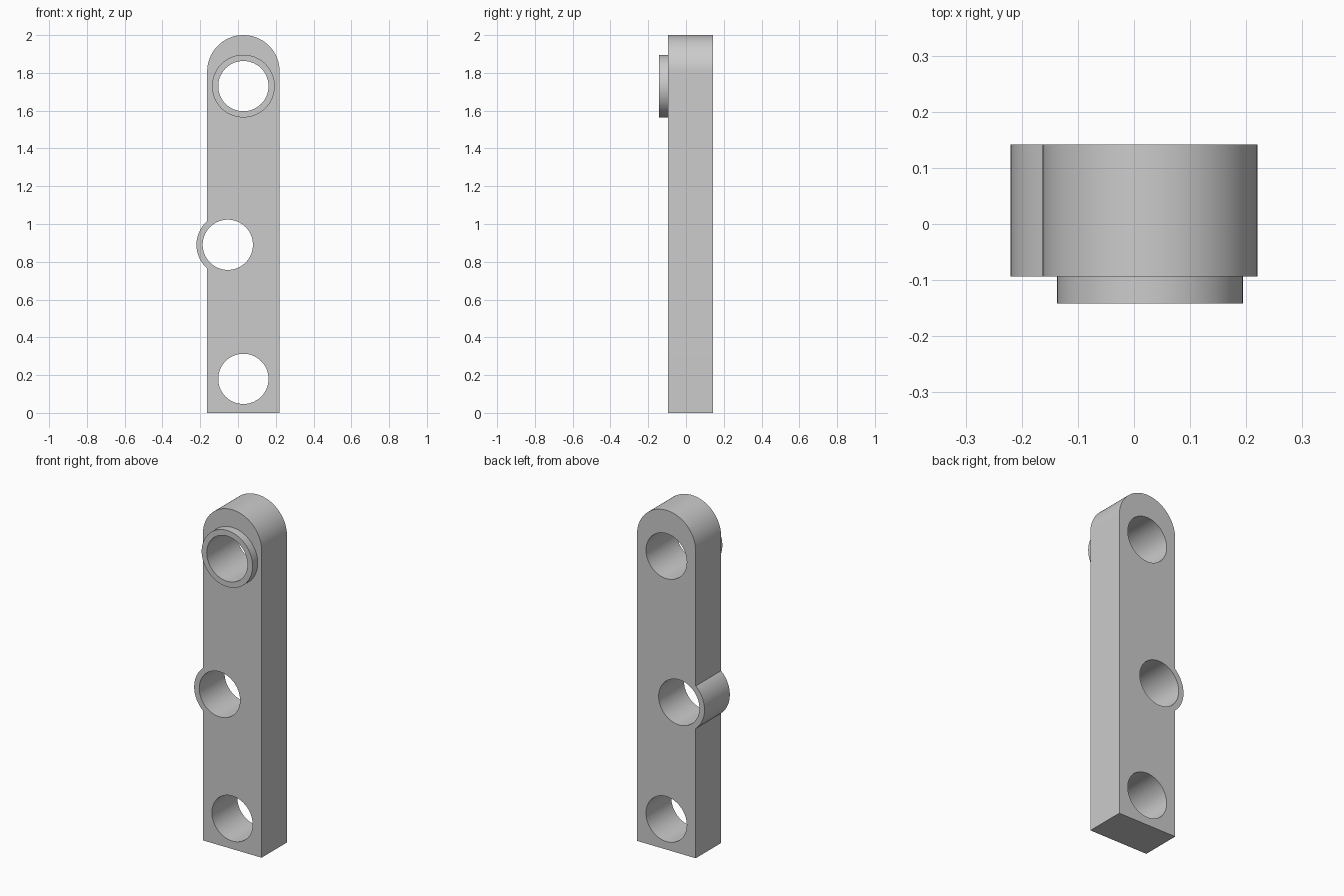
import bpy, bmesh, math
from mathutils import Matrix

if "Cube" in bpy.data.objects:
    bpy.data.objects.remove(bpy.data.objects["Cube"])

grey = bpy.data.materials.new("light grey")
grey.diffuse_color = (0.6, 0.6, 0.6, 1)
grey.use_nodes = True
grey.node_tree.nodes["Principled BSDF"].inputs["Base Color"].default_value = grey.diffuse_color


def arc(cx, cz, r, a0, a1, n):
    return [(cx + r * math.cos(a0 + (a1 - a0) * i / n),
             cz + r * math.sin(a0 + (a1 - a0) * i / n)) for i in range(n + 1)]


def circle(cx, cz, r, n=96):
    return arc(cx, cz, r, 0, 2 * math.pi, n)[:-1]


def plate(name, loops, y0, y1):
    """Extrude an XZ outline with holes from y0 to y1."""
    cu = bpy.data.curves.new(name, 'CURVE')
    cu.dimensions = '2D'
    cu.fill_mode = 'BOTH'
    cu.extrude = (y1 - y0) / 2
    for pts in loops:
        sp = cu.splines.new('POLY')
        sp.points.add(len(pts) - 1)
        for p, (x, z) in zip(sp.points, pts):
            p.co = (x, z, 0, 1)
        sp.use_cyclic_u = True
    ob = bpy.data.objects.new(name, cu)
    bpy.context.collection.objects.link(ob)
    bpy.ops.object.select_all(action='DESELECT')
    ob.select_set(True)
    bpy.context.view_layer.objects.active = ob
    bpy.ops.object.convert(target='MESH')
    ob = bpy.context.object
    me = ob.data
    bm = bmesh.new()
    bm.from_mesh(me)
    bmesh.ops.remove_doubles(bm, verts=bm.verts, dist=1e-5)
    bm.transform(Matrix.Translation((0, (y0 + y1) / 2, 0)) @ Matrix.Rotation(math.pi / 2, 4, 'X'))
    bmesh.ops.recalc_face_normals(bm, faces=bm.faces)
    bm.to_mesh(me)
    bm.free()
    me.materials.clear()
    me.materials.append(grey)
    bpy.ops.object.shade_smooth_by_angle(angle=math.radians(30))
    return ob


L, R = -0.163, 0.22              # bar sides
CX, HALF = (L + R) / 2, (R - L) / 2
HOLE, BOSS = 0.133, 0.166
MX, MZ = -0.054, 0.89            # offset middle hole
TOP_Z, LOW_Z = 1.73, 0.18

# bar outline: rounded top, side bulge around the middle hole
bulge = math.acos((L - MX) / BOSS)
outline = [(L, 0), (R, 0)]
outline += arc(CX, 2 - HALF, HALF, 0, math.pi, 64)
outline += arc(MX, MZ, BOSS, bulge, 2 * math.pi - bulge, 32)
plate("bar", [outline, circle(CX, TOP_Z, HOLE), circle(MX, MZ, HOLE),
              circle(CX, LOW_Z, HOLE)], -0.094, 0.142)

# raised collar around the top hole
plate("collar", [circle(CX, TOP_Z, BOSS), circle(CX, TOP_Z, HOLE)], -0.142, -0.094)
